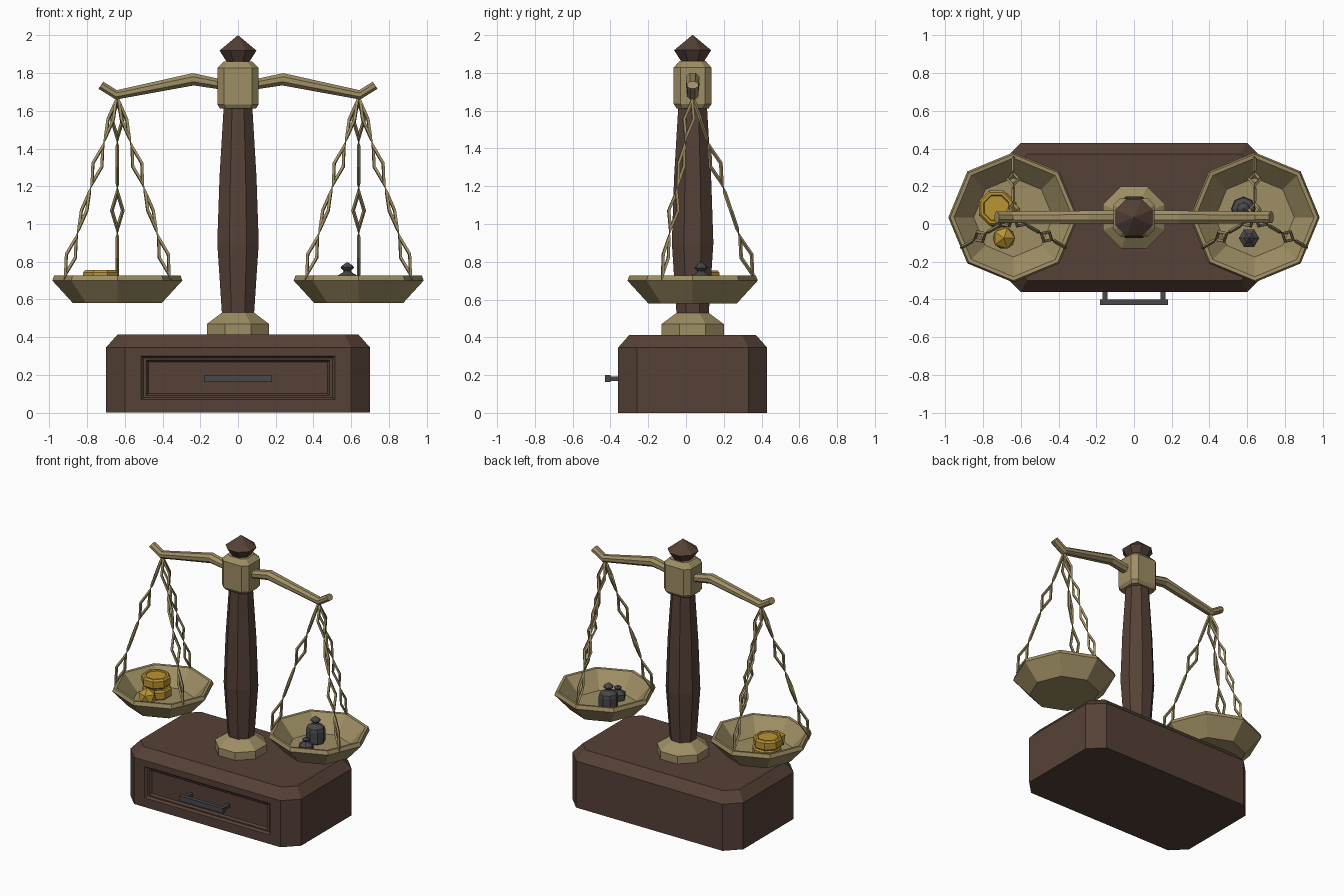
import bpy, bmesh, math
from math import cos, sin, pi, radians
from mathutils import Vector, Matrix

cube = bpy.data.objects.get("Cube")
if cube:
    bpy.data.objects.remove(cube, do_unlink=True)

CY = 0.035  # depth of the centre line


def material(name, rgb):
    m = bpy.data.materials.new(name)
    m.use_nodes = True
    m.diffuse_color = (*rgb, 1)
    m.node_tree.nodes["Principled BSDF"].inputs["Base Color"].default_value = (*rgb, 1)
    return m


WOOD = material("dark wood", (0.092, 0.053, 0.038))
BRASS = material("aged brass", (0.345, 0.272, 0.128))
IRON = material("dark iron", (0.065, 0.065, 0.07))
GOLD = material("gold", (0.50, 0.30, 0.035))


def finish(name, bm, mat):
    bmesh.ops.recalc_face_normals(bm, faces=bm.faces)
    mesh = bpy.data.meshes.new(name)
    bm.to_mesh(mesh)
    bm.free()
    mesh.materials.append(mat)
    ob = bpy.data.objects.new(name, mesh)
    bpy.context.collection.objects.link(ob)
    return ob


def loft(rings):
    """Skin a list of equal rings and cap both ends."""
    bm = bmesh.new()
    vs = [[bm.verts.new(p) for p in ring] for ring in rings]
    for a, b in zip(vs, vs[1:]):
        for i in range(len(a)):
            j = (i + 1) % len(a)
            bm.faces.new((a[i], a[j], b[j], b[i]))
    bm.faces.new(vs[0][::-1])
    bm.faces.new(vs[-1])
    bm.normal_update()
    return bm


def ngon(r, z, x=0, y=CY, n=8, flat=False):
    """Ring of n points; flat puts sides, not corners, on the axes."""
    turn = pi / n if flat else 0
    r = r / cos(pi / n) if flat else r
    return [(x + r * cos(turn + 2 * pi * i / n), y + r * sin(turn + 2 * pi * i / n), z)
            for i in range(n)]


def chamfered(hx, hy, c, z):
    """Rectangle ring with cut corners."""
    quarter = [(hx, hy - c), (hx - c, hy)]
    pts = []
    for sx, sy in ((1, 1), (-1, 1), (-1, -1), (1, -1)):
        q = quarter if sx * sy > 0 else quarter[::-1]
        pts += [(sx * px, CY + sy * py, z) for px, py in q]
    return pts


def turned(name, profile, mat, **kw):
    return finish(name, loft([ngon(r, z, **kw) for r, z in profile]), mat)


def box(name, lo, hi, mat):
    bm = bmesh.new()
    bmesh.ops.create_cube(bm, size=1)
    lo, hi = Vector(lo), Vector(hi)
    for v in bm.verts:
        v.co = Vector((v.co[i] * (hi[i] - lo[i]) + (lo[i] + hi[i]) / 2 for i in range(3)))
    return finish(name, bm, mat)


# Base chest with a recessed drawer front
bm = loft([chamfered(0.70, 0.395, 0.10, 0), chamfered(0.70, 0.395, 0.10, 0.345),
           chamfered(0.64, 0.335, 0.075, 0.413)])
bm.faces.ensure_lookup_table()
front = min(bm.faces, key=lambda f: f.calc_center_median().y)
for half, low, high, y in ((0.515, 0.068, 0.30, -0.36), (0.50, 0.08, 0.288, -0.345),
                           (0.485, 0.09, 0.278, -0.345), (0.475, 0.10, 0.268, -0.33)):
    bmesh.ops.inset_individual(bm, faces=[front], thickness=0.01)
    mid = front.calc_center_median().z
    for v in front.verts:
        v.co = (math.copysign(half, v.co.x), y, high if v.co.z > mid else low)
finish("base_chest", bm, WOOD)

# Drawer handle
box("handle_bar", (-0.18, -0.43, 0.163), (0.18, -0.40, 0.20), IRON)
for side, s in (("left", 1), ("right", -1)):
    box(side + "_handle_post", (s * 0.153 - 0.013, -0.41, 0.17),
        (s * 0.153 + 0.013, -0.325, 0.193), IRON)

# Pillar
turned("pillar_collar", [(0.165, 0.41), (0.165, 0.47), (0.085, 0.53)], BRASS, flat=True)
turned("pillar", [(0.085, 0.52), (0.11, 0.90), (0.098, 1.25), (0.076, 1.62)], WOOD, flat=True)
finish("pillar_head", loft([chamfered(0.095, 0.085, 0.03, 1.612), chamfered(0.11, 0.10, 0.035, 1.635),
                            chamfered(0.11, 0.10, 0.035, 1.828),
                            chamfered(0.075, 0.07, 0.025, 1.862)]), BRASS)
turned("finial", [(0.06, 1.86), (0.098, 1.92), (0.002, 2.0)], WOOD, flat=True)

# Beam: half width plus top and bottom point of each section
half = [(0.036, (0.10, 1.77), (0.10, 1.715)), (0.036, (0.24, 1.80), (0.235, 1.735)),
        (0.03, (0.643, 1.71), (0.648, 1.66)), (0.03, (0.715, 1.755), (0.74, 1.717))]
mirrored = [(w, (-t[0], t[1]), (-b[0], b[1])) for w, t, b in half]
rings = []
for w, t, b in mirrored[::-1] + half:
    c, up = (Vector(t) + Vector(b)) / 2, (Vector(t) - Vector(b)) / 2
    ring = []
    for i in range(8):
        a = pi / 8 + i * pi / 4
        p = c + up * sin(a) / cos(pi / 8)
        ring.append((p.x, CY + w * cos(a) / cos(pi / 8), p.y))
    rings.append(ring)
finish("beam", loft(rings), BRASS)


def chain(name, start, end, radial, links=4):
    """Stretched diamond links, each turned a quarter from the last."""
    bm = bmesh.new()
    axis = end - start
    step = axis.length / links
    d = axis.normalized()
    side = d.cross(radial).normalized()
    out = side.cross(d)
    for k in range(links):
        c = start + d * step * (k + 0.5)
        wide, thin = (out, side) if k % 2 == 0 else (side, out)
        grid = []
        for i in range(4):
            a = i * pi / 2
            row = []
            for j in range(4):
                b = j * pi / 2
                r = 0.029 + 0.010 * cos(b)
                row.append(bm.verts.new(c + wide * r * cos(a) + thin * 0.010 * sin(b)
                                        + d * r * sin(a) * step * 0.54 / 0.039))
            grid.append(row)
        for i in range(4):
            for j in range(4):
                i2, j2 = (i + 1) % 4, (j + 1) % 4
                bm.faces.new((grid[i][j], grid[i2][j], grid[i2][j2], grid[i][j2]))
    finish(name, bm, BRASS)


# Pans and chains
for side, s in (("left", 1), ("right", -1)):
    px = s * 0.64
    turned(side + "_pan", [(0.235, 0.58), (0.345, 0.70), (0.335, 0.727), (0.315, 0.725),
                           (0.21, 0.61)], BRASS, x=px)
    for label, deg in (("back", 90), ("outer", 210), ("inner", 330)):
        a = radians(deg)
        radial = Vector((-s * -cos(a), sin(a), 0))
        rim = Vector((px, CY, 0.71)) + radial * 0.325
        chain(f"{side}_{label}_chain", rim, Vector((px, CY, 1.675)), radial)

# Gold coins and nugget in the right pan
for label, x, y, z in (("lower", -0.715, 0.075, 0.607), ("upper", -0.73, 0.085, 0.682)):
    turned(label + "_coin", [(0.08, z), (0.092, z + 0.012), (0.092, z + 0.06), (0.082, z + 0.073),
                             (0.068, z + 0.073), (0.064, z + 0.066)], GOLD, x=x, y=y, flat=True)
bm = bmesh.new()
bmesh.ops.create_icosphere(bm, subdivisions=1, radius=0.066,
                           matrix=Matrix.Translation((-0.69, -0.075, 0.662)))
finish("gold_nugget", bm, GOLD)

# Iron weights in the left pan
turned("large_weight", [(0.06, 0.607), (0.066, 0.62), (0.066, 0.70), (0.06, 0.722), (0.025, 0.742),
                        (0.02, 0.752), (0.036, 0.768), (0.03, 0.778), (0.003, 0.797)],
       IRON, x=0.58, y=0.08)
turned("small_weight", [(0.05, 0.607), (0.054, 0.617), (0.054, 0.655), (0.024, 0.675),
                        (0.018, 0.682), (0.028, 0.695), (0.003, 0.712)],
       IRON, x=0.61, y=-0.075, n=6)
